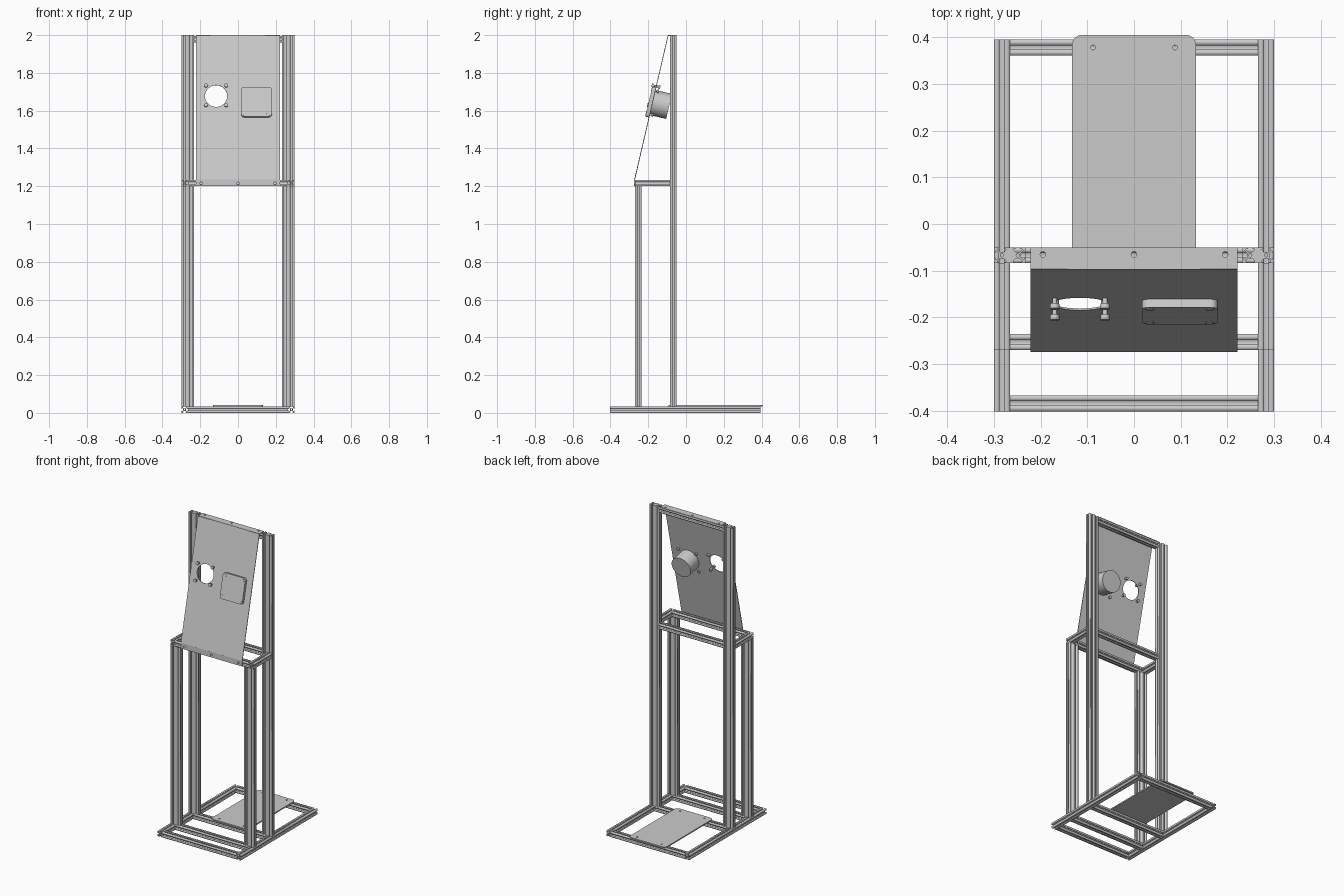
import bpy
from math import sin, cos, pi
from mathutils import Matrix, Vector

cube = bpy.data.objects.get("Cube")
if cube:
    bpy.data.objects.remove(cube, do_unlink=True)

metal = bpy.data.materials.new("brushed_grey")
metal.use_nodes = True
metal.diffuse_color = (0.6, 0.6, 0.6, 1)
metal.node_tree.nodes["Principled BSDF"].inputs["Base Color"].default_value = (0.6, 0.6, 0.6, 1)

S = 0.034          # extrusion size
H = S / 2
T = 0.004          # sheet thickness
AXES = {"x": ((0, 1, 0), (0, 0, 1), (1, 0, 0)),
        "y": ((1, 0, 0), (0, 0, 1), (0, -1, 0)),
        "z": ((1, 0, 0), (0, 1, 0), (0, 0, 1))}


def frame(origin, u, v, n):
    m = Matrix((u, v, n)).transposed().to_4x4()
    m.translation = Vector(origin)
    return m


def slab(name, loops, thickness, matrix):
    """Extrude closed outlines (inner loops become holes), centred on the frame."""
    curve = bpy.data.curves.new(name, "CURVE")
    curve.dimensions = "2D"
    curve.fill_mode = "BOTH"
    curve.extrude = thickness / 2
    for loop in loops:
        spline = curve.splines.new("POLY")
        spline.points.add(len(loop) - 1)
        for point, (x, y) in zip(spline.points, loop):
            point.co = (x, y, 0, 1)
        spline.use_cyclic_u = True
    temp = bpy.data.objects.new(name + "_outline", curve)
    bpy.context.collection.objects.link(temp)
    graph = bpy.context.evaluated_depsgraph_get()
    mesh = bpy.data.meshes.new_from_object(temp.evaluated_get(graph))
    bpy.data.objects.remove(temp, do_unlink=True)
    mesh.materials.clear()
    mesh.materials.append(metal)
    obj = bpy.data.objects.new(name, mesh)
    obj.matrix_world = matrix
    bpy.context.collection.objects.link(obj)
    return obj


def circle(x, y, r, n=16):
    return [(x + r * cos(2 * pi * i / n), y + r * sin(2 * pi * i / n)) for i in range(n)]


def rounded(x0, y0, x1, y1, r, n=6):
    pts = []
    corners = [(x1 - r, y1 - r), (x0 + r, y1 - r), (x0 + r, y0 + r), (x1 - r, y0 + r)]
    for q, (cx, cy) in enumerate(corners):
        for i in range(n + 1):
            a = pi / 2 * (q + i / n)
            pts.append((cx + r * cos(a), cy + r * sin(a)))
    return pts


def rect(x0, y0, x1, y1):
    return [(x0, y0), (x1, y0), (x1, y1), (x0, y1)]


def slot_profile(cells):
    """T-slot outline with a slot in every cell of every side, plus centre bores."""
    slot = [(-.28, 1), (-.28, .82), (-.55, .82), (-.55, .7), (-.28, .42)]
    slot += [(-x, y) for x, y in reversed(slot)]
    half = (cells - 1) * H
    centres = [(i * S - half) for i in range(cells)]
    pts = []
    for turn, places in enumerate((centres, [0], centres[::-1], [0])):
        rot = Matrix.Rotation(-turn * pi / 2, 2)
        for c in places:
            shift = Vector((c, 0)) if turn % 2 == 0 else Vector((half * (1 if turn == 1 else -1), 0))
            pts += [tuple(rot @ (Vector(p) * H) + shift) for p in slot]
        corner = (half + H, H)
        signs = ((1, 1), (1, -1), (-1, -1), (-1, 1))[turn]
        pts.append((corner[0] * signs[0], corner[1] * signs[1]))
    return [pts] + [circle(c, 0, H * .2, 10) for c in centres]


def rail(name, axis, centre, length, cells=1):
    return slab(name, slot_profile(cells), length, frame(centre, *AXES[axis]))


def smooth(obj):
    bpy.ops.object.select_all(action="DESELECT")
    obj.select_set(True)
    bpy.context.view_layer.objects.active = obj
    bpy.ops.object.shade_smooth_by_angle()


# Extrusion frame
EDGE = 0.30 - H
REAR, FRONT, SHELF = -0.067, -0.253, 1.2 + H
for side, sx in (("left", 1), ("right", -1)):
    rail(f"{side}_base_rail", "y", (sx * EDGE, -0.003, H), 0.797)
    rail(f"{side}_rear_post", "z", (sx * (0.30 - S), REAR, (S + 2) / 2), 2 - S, 2)
    rail(f"{side}_front_post", "z", (sx * (0.30 - S), FRONT, (S + 1.2) / 2), 1.2 - S, 2)
    rail(f"{side}_shelf_rail", "y", (sx * EDGE, (FRONT + REAR) / 2 - H, SHELF), REAR - FRONT)
wide, narrow = 2 * (0.30 - S), 2 * (0.30 - 2 * S)
for name, y in (("front", -0.384), ("front_post", FRONT), ("rear_post", REAR), ("rear", 0.378)):
    rail(f"{name}_base_crossbar", "x", (0, y, H), wide)
rail("front_shelf_crossbar", "x", (0, FRONT, SHELF), wide)
rail("rear_shelf_crossbar", "x", (0, REAR, SHELF), narrow)
rail("top_crossbar", "x", (0, REAR, 2 - T - H), narrow)

# Floor plate with corner holes
holes = [circle(sx * 0.088, y, 0.005) for sx in (1, -1) for y in (-0.066, 0.378)]
slab("floor_plate", [rounded(-0.133, -0.093, 0.133, 0.405, 0.022)] + holes, 0.008,
     frame((0, 0, S + 0.004), *AXES["z"]))

# Bent front panel: lower flange, sloped face, top flange
W = 0.222
screw_x = (-0.195, 0, 0.195)
slab("panel_lower_flange", [rect(-W, 1.2, W, 1.236)] + [circle(x, 1.215, 0.007) for x in screw_x],
     T, frame((0, FRONT - H - T / 2, 0), *AXES["y"]))
slab("panel_top_flange", [rect(-W, -0.096, W, -0.05)] + [circle(x, -0.065, 0.006) for x in screw_x],
     T, frame((0, 0, 2 - T / 2), *AXES["z"]))
low, high = Vector((0, FRONT - H - T / 2, 1.235)), Vector((0, -0.095, 2 - T / 2))
v = (high - low).normalized()
u = Vector((1, 0, 0))
n = u.cross(v)


def up(z):
    return (z - low.z) / v.z


def on_panel(x, z, out):
    return frame(low + u * x + v * up(z) + n * out, u, v, n)


slab("panel_face", [rect(-W, 0, W, (high - low).length), circle(-0.116, up(1.677), 0.059, 40)],
     T, frame(low, u, v, n))


# Bolts around the round opening
def bolt(name, x, z, back, front, head):
    mid = (back + front) / 2
    parts = [("shaft", 0.005, front - back, mid), ("nut", 0.009, head, back + head / 2),
             ("head", 0.010, head, front - head / 2)]
    for part, r, length, out in parts:
        smooth(slab(f"{name}_{part}", [circle(0, 0, r)], length, on_panel(x, z, out)))


for i, (x, z) in enumerate([(x, z) for x in (-0.17, -0.062) for z in (1.625, 1.729)]):
    bolt(f"opening_bolt_{i + 1}", x, z, -0.022, 0.025, 0.011)

# Control unit: square bezel in front, round housing behind
bx, bz, half = 0.098, 1.643, 0.081
smooth(slab("control_bezel", [rounded(-half, -half, half, half, 0.016)], 0.018, on_panel(bx, bz, 0.011)))
smooth(slab("control_housing", [circle(0, 0, 0.068, 48)], 0.088, on_panel(bx, bz, -0.046)))
for i, (sx, sz) in enumerate([(a, b) for a in (1, -1) for b in (1, -1)]):
    bolt(f"control_screw_{i + 1}", bx + sx * 0.064, bz + sz * 0.063, -0.018, 0.0215, 0.008)
